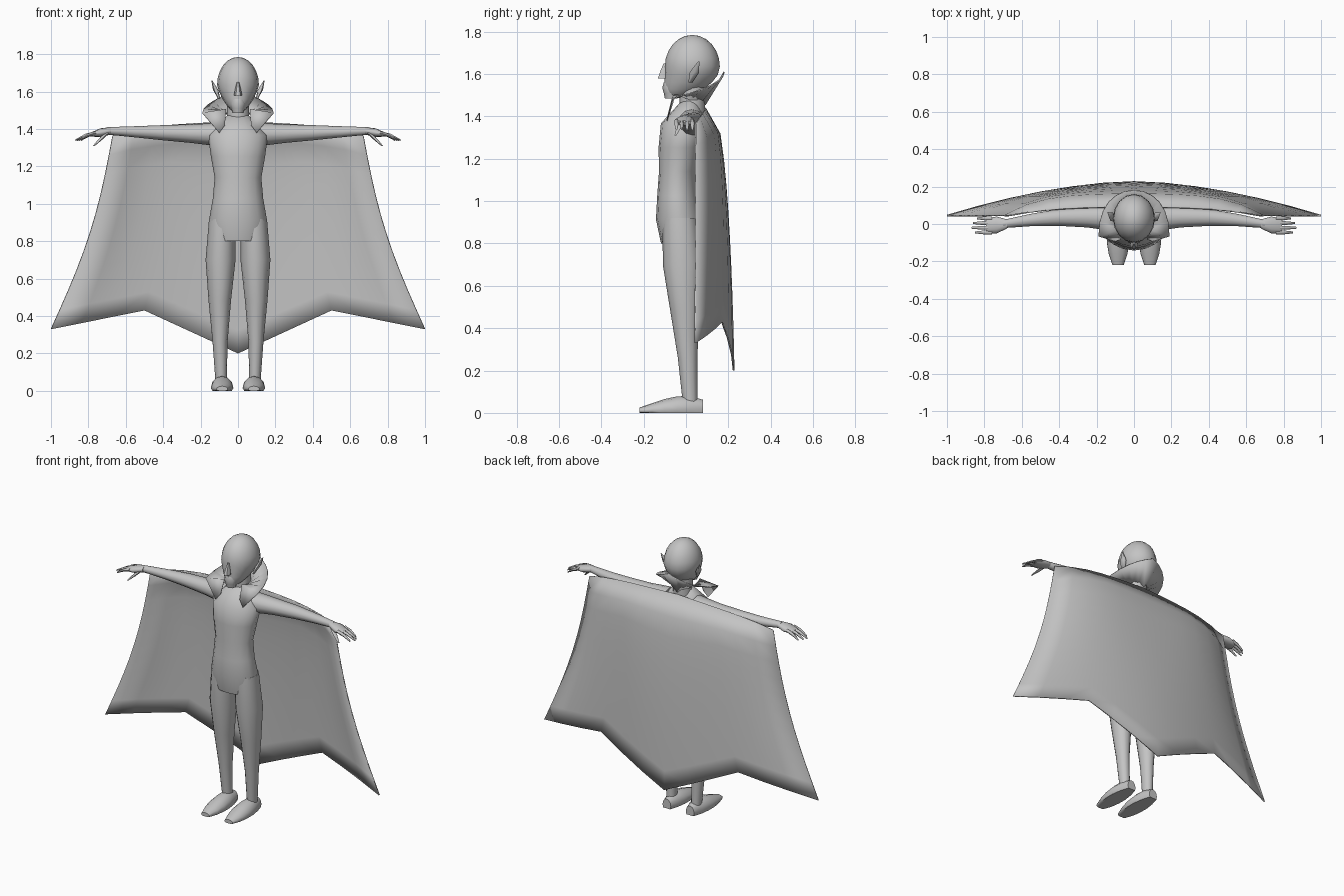
import bpy, bmesh, math
from mathutils import Vector

cube = bpy.data.objects.get("Cube")
if cube:
    bpy.data.objects.remove(cube)

colour = (.55, .55, .55, 1)
grey = bpy.data.materials.new("plain grey")
grey.use_nodes = True
grey.diffuse_color = colour
grey.node_tree.nodes["Principled BSDF"].inputs["Base Color"].default_value = colour


def finish(name, bm, mirror=False, thickness=0):
    """Turn a bmesh into a smooth shaded, optionally mirrored object."""
    bmesh.ops.recalc_face_normals(bm, faces=bm.faces)
    mesh = bpy.data.meshes.new(name)
    bm.to_mesh(mesh)
    bm.free()
    mesh.materials.append(grey)
    ob = bpy.data.objects.new(name, mesh)
    bpy.context.collection.objects.link(ob)
    if mirror:
        ob.modifiers.new("Mirror", 'MIRROR')
    if thickness:
        solidify = ob.modifiers.new("Solidify", 'SOLIDIFY')
        solidify.thickness = thickness
        solidify.offset = 0
    bpy.ops.object.select_all(action='DESELECT')
    ob.select_set(True)
    bpy.context.view_layer.objects.active = ob
    bpy.ops.object.shade_smooth_by_angle(angle=math.radians(60))


def loft(name, start, end, radii, flat=(1, 1), bend=(0, 0, 0), sides=12, mirror=True):
    """Skin evenly spaced ovals from start to end, square to the main axis.
    The flat pair scales the second radius, and bend bows the middle."""
    bm = bmesh.new()
    start, end, bend = Vector(start), Vector(end), Vector(bend)
    span = end - start
    axis = max(range(3), key=lambda i: abs(span[i]))
    first, second = [i for i in range(3) if i != axis]
    rings = []
    for step, radius in enumerate(radii):
        t = step / (len(radii) - 1)
        centre = start + span * t + bend * math.sin(math.pi * t)
        depth = radius * (flat[0] + (flat[1] - flat[0]) * t)
        ring = []
        for k in range(sides):
            angle = math.tau * k / sides
            co = centre.copy()
            co[first] += radius * math.cos(angle)
            co[second] += depth * math.sin(angle)
            co.z = max(co.z, 0)
            ring.append(bm.verts.new(co))
        rings.append(ring)
    for lower, upper in zip(rings, rings[1:]):
        for k in range(sides):
            n = (k + 1) % sides
            bm.faces.new((lower[k], lower[n], upper[n], upper[k]))
    bm.faces.new(rings[0])
    bm.faces.new(rings[-1])
    finish(name, bm, mirror)


def sheet(name, rows, thickness):
    """Join rows of points into one half of a thin mirrored cloth."""
    bm = bmesh.new()
    grid = [[bm.verts.new(co) for co in row] for row in rows]
    for upper, lower in zip(grid, grid[1:]):
        for k in range(len(upper) - 1):
            bm.faces.new((upper[k], upper[k + 1], lower[k + 1], lower[k]))
    finish(name, bm, True, thickness)


# Torso and neck
loft("torso", (0, -.02, .8), (0, .02, 1.48), (.14, .155, .135, .125, .145, .16, .05),
     flat=(.7, .7), bend=(0, -.04, 0), sides=16, mirror=False)
loft("neck", (0, .03, 1.4), (0, .03, 1.56), (.06, .06), mirror=False)

# Head: a sphere whose lower half narrows and slides forward into a jaw
bm = bmesh.new()
bmesh.ops.create_uvsphere(bm, u_segments=16, v_segments=12, radius=1)
for vert in bm.verts:
    drop = max(-vert.co.z, 0)
    vert.co.x *= .112 * (1 - .3 * drop)
    vert.co.y = .03 + .13 * vert.co.y - .08 * drop ** 2
    vert.co.z = 1.635 + .15 * vert.co.z
finish("head", bm)

# Face
loft("nose", (0, -.1, 1.65), (0, -.11, 1.58), (.006, .015, .022),
     flat=(1.2, 1.2), sides=6, mirror=False)
loft("mouth_and_chin", (0, -.07, 1.56), (0, -.07, 1.485), (.035, .042, .035, .03),
     sides=8, mirror=False)
loft("ear", (.1, .02, 1.56), (.14, .06, 1.66), (.006, .014, .002),
     flat=(1.8, 1.8), sides=6)

# Legs and feet
loft("leg", (.085, -.03, .92), (.09, .02, .04), (.07, .08, .06, .04, .03),
     flat=(1.15, 1.15), bend=(.01, 0, 0))
loft("foot", (.085, .08, .02), (.085, -.22, .01), (.03, .05, .06, .06, .05, .03),
     flat=(1.4, .5))

# Arms, hands and fingers
loft("arm", (.1, .03, 1.37), (.7, 0, 1.39), (.07, .055, .045, .033, .022),
     flat=(.9, .9), bend=(0, .02, 0))
loft("palm", (.68, 0, 1.39), (.79, -.01, 1.37), (.025, .045, .04), flat=(.8, .25))
for name, y, reach in (("little", .03, .84), ("ring", .005, .86),
                       ("middle", -.02, .87), ("index", -.045, .85)):
    loft(name + "_finger", (.76, y, 1.38), (reach, y, 1.34), (.01, .01, .005),
         bend=(0, 0, .006), sides=6)
loft("thumb", (.7, -.02, 1.38), (.77, -.05, 1.31), (.013, .012, .005), sides=6)

# Flared collar, high at the back, with a lapel below each front point
steps = [k / 6 for k in range(7)]
rim = [Vector((.19 * math.sin(t * math.pi / 2), .18 - .245 * t * t, 1.61 - .125 * t))
       for t in steps]
base = [Vector((.07 * math.sin(t * 2), .09 - .14 * t, 1.455 + .05 * t)) for t in steps]
rim.append(Vector((.1, -.09, 1.38)))
base.append(Vector((.07, -.08, 1.42)))
sheet("collar", [base, rim], .006)

# Cape hung along both arms, bellied backwards, with a pointed hem
rows = []
for row in range(11):
    v = row / 10
    points = []
    for u in steps:
        top = Vector((.67 * u, .09 - .045 * u ** 3, 1.44 - .03 * u - .045 * u ** 4))
        hem = Vector((u, .225 - .18 * u ** 1.7, min(.2 + .46 * u, .53 - .2 * u)))
        point = top.lerp(hem, v)
        point.x -= .045 * u * math.sin(math.pi * v)
        point.y += .11 * v ** .25 * (1 - v) * (1 - u ** 5)
        points.append(point)
    rows.append(points)
sheet("cape", rows, .008)
